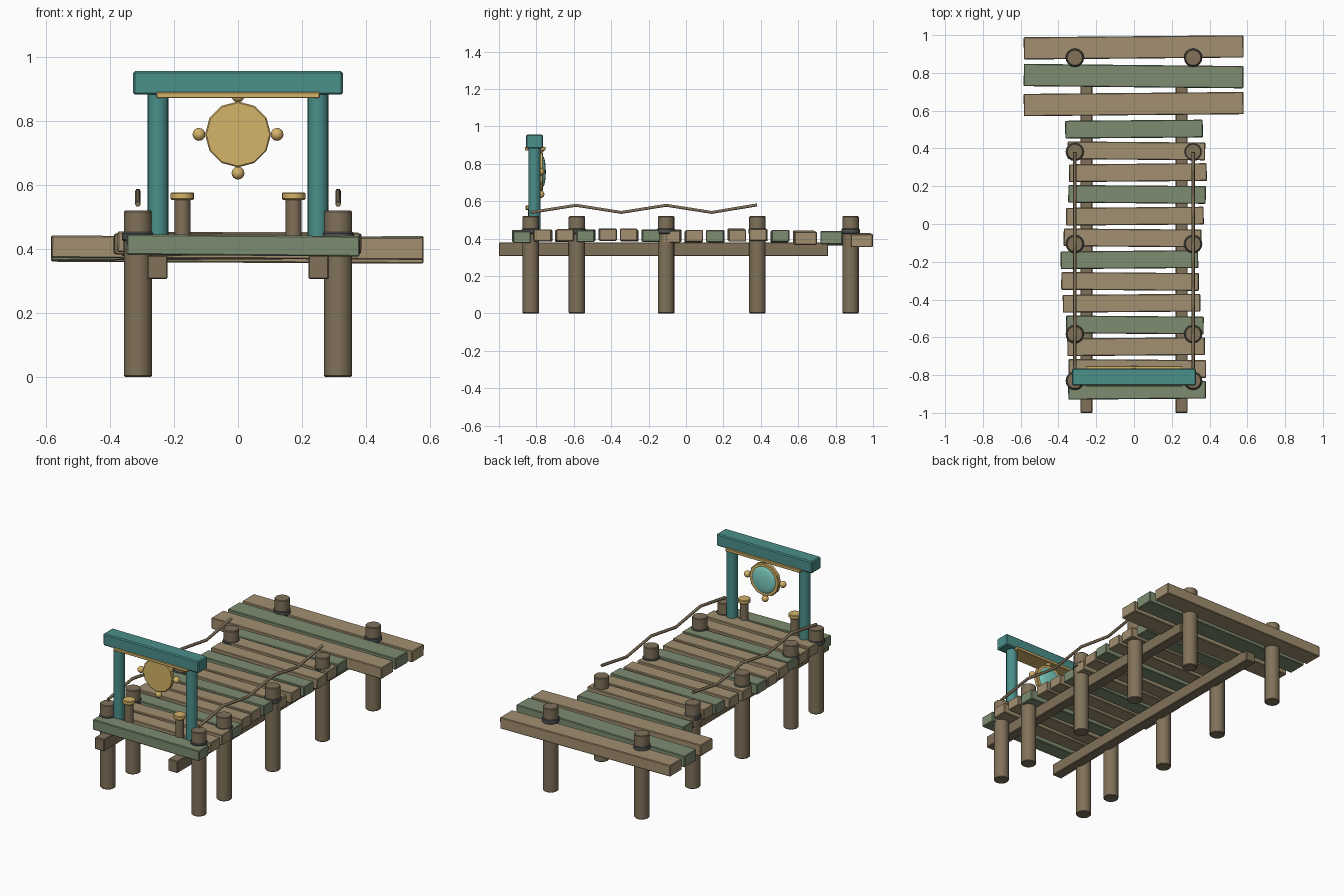
import bpy
from math import sin, pi, radians

if "Cube" in bpy.data.objects:
    bpy.data.objects.remove(bpy.data.objects["Cube"])


def material(name, rgb):
    m = bpy.data.materials.new(name)
    m.diffuse_color = [(c / 255) ** 2.2 for c in rgb] + [1]
    m.use_nodes = True
    m.node_tree.nodes["Principled BSDF"].inputs["Base Color"].default_value = m.diffuse_color
    return m


TAN = material("tan_wood", (160, 142, 112))
GREEN = material("mossy_wood", (124, 139, 112))
BROWN = material("dark_wood", (128, 113, 90))
TEAL = material("teal_paint", (76, 142, 137))
GOLD = material("gold", (212, 178, 104))
GEM = material("gem", (125, 208, 195))
IRON = material("iron", (82, 84, 84))


def finish(name, mat, bevel=0.0, smooth=False):
    o = bpy.context.object
    o.name = name
    o.data.materials.append(mat)
    if smooth:
        bpy.ops.object.shade_smooth_by_angle(angle=radians(35))
    if bevel:
        b = o.modifiers.new("bevel", 'BEVEL')
        b.width, b.segments, b.limit_method = bevel, 1, 'ANGLE'
        b.angle_limit = radians(40)
    return o


def box(name, mat, loc, size, rot=(0, 0, 0), bevel=0.004):
    bpy.ops.mesh.primitive_cube_add(size=1, location=loc, rotation=rot)
    o = bpy.context.object
    o.scale = size
    bpy.ops.object.transform_apply(location=False, rotation=False, scale=True)
    return finish(name, mat, bevel)


def post(name, mat, x, y, z0, z1, r, sides=16, bevel=0.004):
    bpy.ops.mesh.primitive_cylinder_add(vertices=sides, radius=r, depth=z1 - z0,
                                        location=(x, y, (z0 + z1) / 2))
    return finish(name, mat, bevel, True)


def ball(name, mat, loc, r, scale=(1, 1, 1)):
    bpy.ops.mesh.primitive_uv_sphere_add(segments=12, ring_count=8, radius=r, location=loc)
    bpy.context.object.scale = scale
    return finish(name, mat, 0, True)


# Narrow walkway planks, each slightly shifted and tilted
shifts = [.016, .018, .011, .005, -.013, -.021, -.024, -.008, .005, .016, .021, .013, 0]
lifts = [-.004, .002, .001, 0, .006, .003, 0, -.002, -.003, -.002, .004, .004, -.003]
for i, (dx, dz) in enumerate(zip(shifts, lifts)):
    yaw = 0.008 * (1 if i % 2 == 0 else -1)
    roll = 0.008 * sin(i * 1.9 + 1.5)
    box("walkway_plank", GREEN if i % 3 == 0 else TAN,
        (dx, -0.88 + 0.1152 * i, 0.415 + dz), (0.728, 0.094, 0.064), (0, roll, yaw))

# Wide planks of the end platform
for y, z, yaw, mat in ((0.635, 0.404, .009, TAN), (0.783, 0.402, -.01, GREEN),
                       (0.935, 0.392, .009, TAN)):
    box("platform_plank", mat, (-0.002, y, z), (1.163, 0.118, 0.07), (0, yaw * 0.6, yaw))

for s in (-1, 1):
    # Long bearers below the deck
    box("bearer", BROWN, (0.252 * s, -0.12, 0.343), (0.064, 1.76, 0.074))

    # Piles with iron collars
    for y in (-0.83, -0.583, -0.106, 0.382, 0.88):
        post("pile", BROWN, 0.313 * s, y, 0, 0.52, 0.044)
        post("pile_collar", IRON, 0.313 * s, y, 0.425, 0.453, 0.049)

    # Sagging hand rope
    pts = [(-0.83, .54), (-0.588, .578), (-0.346, .54), (-0.106, .578), (0.138, .54), (0.38, .58)]
    c = bpy.data.curves.new("hand_rope", 'CURVE')
    c.dimensions = '3D'
    c.bevel_depth, c.bevel_resolution, c.use_fill_caps = 0.009, 1, True
    sp = c.splines.new('POLY')
    sp.points.add(len(pts) - 1)
    for p, (y, z) in zip(sp.points, pts):
        p.co = (0.313 * s, y, z, 1)
    c.materials.append(BROWN)
    bpy.context.collection.objects.link(bpy.data.objects.new("hand_rope", c))

    # Gate posts
    post("gate_post", TEAL, 0.25 * s, -0.81, 0.43, 0.89, 0.033)

    # Mooring bollards with gold caps
    post("bollard", BROWN, 0.174 * s, -0.82, 0.43, 0.558, 0.025)
    post("bollard_cap", GOLD, 0.174 * s, -0.82, 0.553, 0.577, 0.037)

# Gate beam and gold trim
box("gate_beam", TEAL, (0, -0.81, 0.919), (0.656, 0.09, 0.074), bevel=0.006)
box("gate_trim", GOLD, (0, -0.806, 0.881), (0.51, 0.108, 0.018), bevel=0.002)

# Hanging medallion with a gem on its back side
bpy.ops.mesh.primitive_cylinder_add(vertices=12, radius=0.103, depth=0.026,
                                    location=(0, -0.777, 0.758), rotation=(pi / 2, 0, 0))
finish("medallion", GOLD, 0.004)
ball("medallion_gem", GEM, (0, -0.766, 0.758), 0.083, (1, 0.2, 1))
for x, z in ((-.122, .758), (.122, .758), (0, .637), (0, .878)):
    ball("medallion_bead", GOLD, (x, -0.777, z), 0.02)
